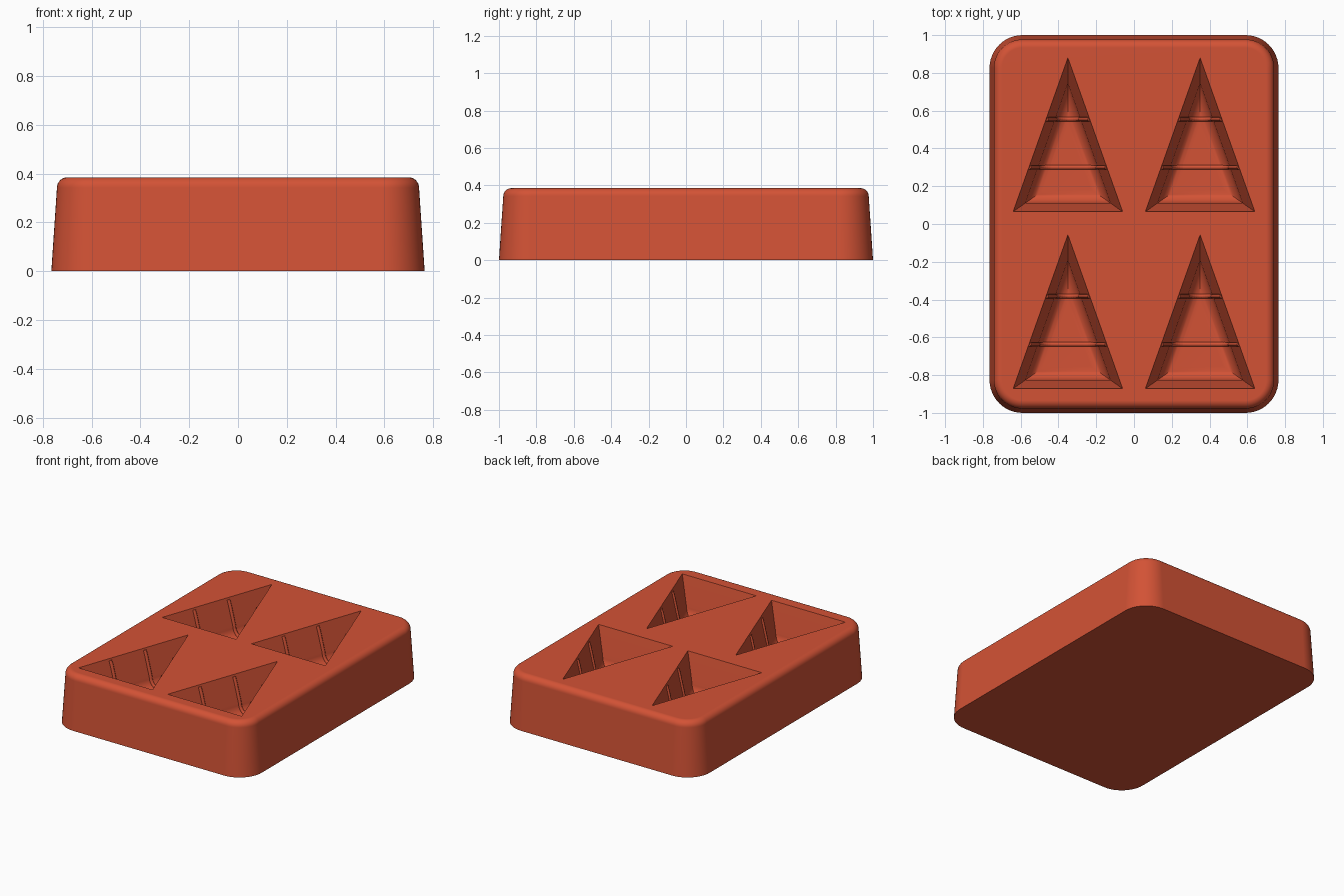
import bpy, bmesh, math

cube = bpy.data.objects.get("Cube")
if cube:
    bpy.data.objects.remove(cube, do_unlink=True)

HEIGHT = 0.385
HALF_W, LENGTH = 0.29, 0.815          # triangular pocket size at the rim
APEX = math.atan(HALF_W / LENGTH)     # half of the apex angle

clay = bpy.data.materials.new("terracotta red")
clay.use_nodes = True
colour = (0.65, 0.085, 0.036, 1)
clay.diffuse_color = colour
clay.node_tree.nodes["Principled BSDF"].inputs["Base Color"].default_value = colour


def loft(name, rings):
    """Closed solid through matching rings of points."""
    bm = bmesh.new()
    loops = [[bm.verts.new(p) for p in ring] for ring in rings]
    n = len(loops[0])
    for a, b in zip(loops, loops[1:]):
        for i in range(n):
            j = (i + 1) % n
            bm.faces.new((a[i], a[j], b[j], b[i]))
    bm.faces.new(loops[0][::-1])
    bm.faces.new(loops[-1])
    bmesh.ops.recalc_face_normals(bm, faces=bm.faces)
    mesh = bpy.data.meshes.new(name)
    bm.to_mesh(mesh)
    bm.free()
    mesh.materials.append(clay)
    obj = bpy.data.objects.new(name, mesh)
    bpy.context.collection.objects.link(obj)
    return obj


def rounded_rectangle(inset, z, radius=0.175, steps=12):
    r = radius - inset
    ring = []
    for q, (sx, sy) in enumerate([(1, 1), (-1, 1), (-1, -1), (1, -1)]):
        for i in range(steps + 1):
            a = math.pi / 2 * (q + i / steps)
            ring.append((sx * (0.765 - radius) + r * math.cos(a),
                         sy * (1 - radius) + r * math.sin(a), z))
    return ring


def triangle(inset, z, cx, y0):
    base = y0 + inset
    tip = y0 + LENGTH - inset / math.sin(APEX)
    half = (tip - base) * math.tan(APEX)
    return [(cx - half, base, z), (cx + half, base, z), (cx, tip, z)]


# Drafted block with a rounded top edge
arc = [math.pi / 2 * i / 8 for i in range(9)]
R = 0.043
outline = [(0, 0)] + [(0.023 + R * (1 - math.cos(a)), HEIGHT - R + R * math.sin(a)) for a in arc]
tray = loft("tray_body", [rounded_rectangle(i, z) for i, z in outline])

# Pocket wall profile: steep wall, then a rounded foot (inset, depth)
wall = [(0, 0), (0.045, 0.19)]
wall += [(0.045 + 0.075 * (1 - math.cos(a)), 0.19 + 0.08 * math.sin(a)) for a in arc[1:]]

places = [(sx * 0.35, y0) for sx in (-1, 1) for y0 in (0.065, -0.872)]
bpy.context.view_layer.objects.active = tray
for cx, y0 in places:
    rim = [triangle(-0.01, HEIGHT + 0.04, cx, y0)]
    cutter = loft("pocket_cutter", rim + [triangle(i, HEIGHT - d, cx, y0) for i, d in wall])
    cutter.hide_render = True
    cut = tray.modifiers.new("pocket", 'BOOLEAN')
    cut.operation = 'DIFFERENCE'
    cut.solver = 'EXACT'
    cut.object = cutter
    bpy.ops.object.modifier_apply(modifier=cut.name)
    bpy.data.objects.remove(cutter, do_unlink=True)

bpy.ops.object.select_all(action='DESELECT')
tray.select_set(True)
bpy.ops.object.shade_smooth_by_angle(angle=math.radians(30))
weighted = tray.modifiers.new("even_shading", 'WEIGHTED_NORMAL')
weighted.keep_sharp = True


def ridge(cx, y0, offset):
    """Thin raised band following the pocket's cross-section."""
    half = (LENGTH - offset) * math.tan(APEX)
    side = []
    for (i0, d0), (i1, d1) in zip(wall, wall[1:]):
        for k in range(4):
            t = k / 4
            inset, depth = i0 + (i1 - i0) * t, d0 + (d1 - d0) * t
            x = half - inset / math.cos(APEX)
            if x > 0.004:
                side.append((x, HEIGHT - max(depth, 0.014)))
    path = [(-x, z) for x, z in side] + side[::-1]
    curve = bpy.data.curves.new("pocket_ridge", 'CURVE')
    curve.dimensions = '3D'
    curve.bevel_depth = 0.012
    curve.bevel_resolution = 2
    curve.use_fill_caps = True
    spline = curve.splines.new('POLY')
    spline.points.add(len(path) - 1)
    for point, (x, z) in zip(spline.points, path):
        point.co = (cx + x, y0 + offset, z, 1)
    curve.materials.append(clay)
    obj = bpy.data.objects.new("pocket_ridge", curve)
    bpy.context.collection.objects.link(obj)


# Two ridges across every pocket
for cx, y0 in places:
    for offset in (0.235, 0.49):
        ridge(cx, y0, offset)
